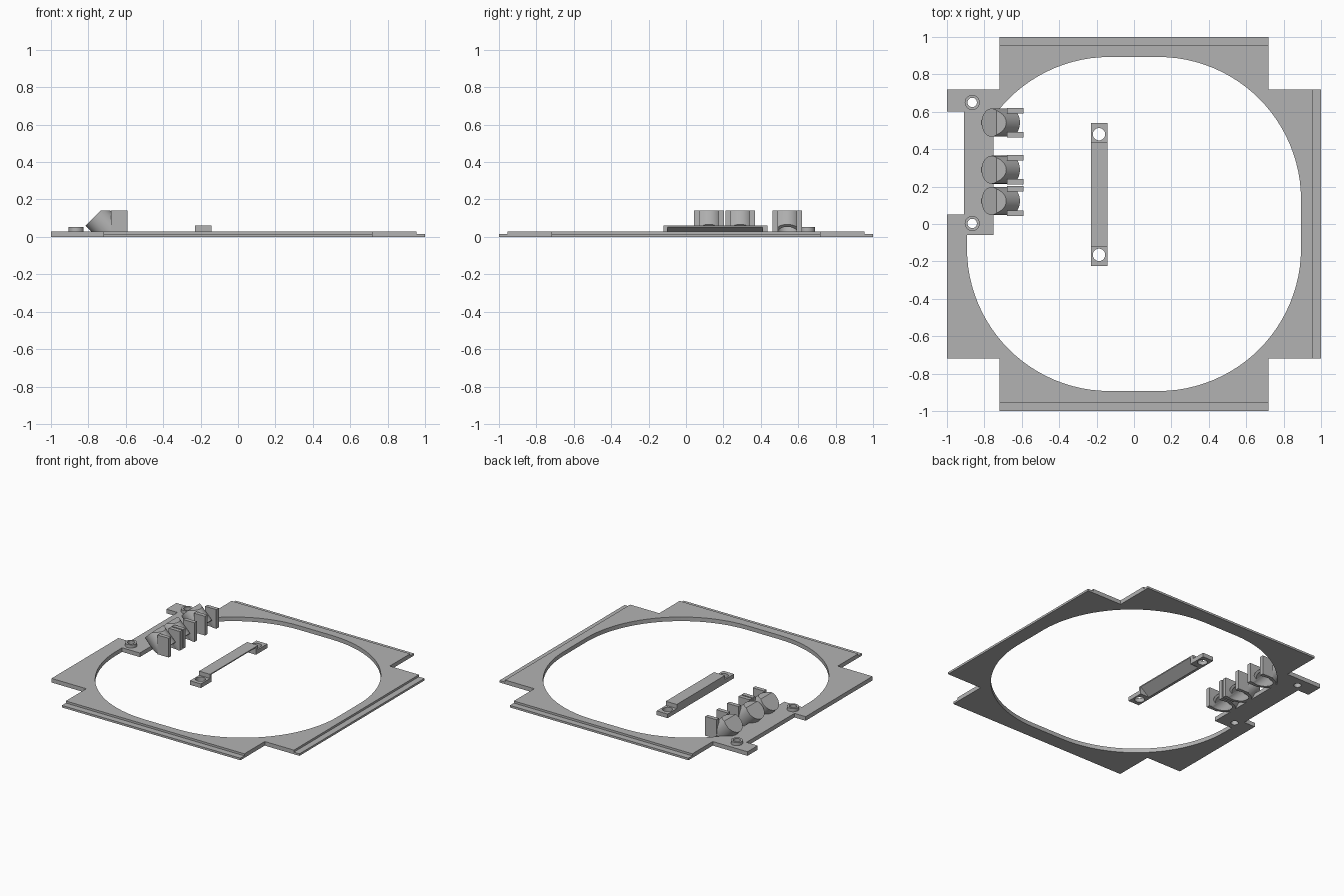
import bpy, bmesh, math
from mathutils import Matrix, Vector

if "Cube" in bpy.data.objects:
    bpy.data.objects.remove(bpy.data.objects["Cube"], do_unlink=True)

grey = bpy.data.materials.new("plain grey")
grey.use_nodes = True
grey.diffuse_color = (0.45, 0.45, 0.45, 1)
grey.node_tree.nodes["Principled BSDF"].inputs["Base Color"].default_value = grey.diffuse_color


def finish(name, bm):
    bmesh.ops.recalc_face_normals(bm, faces=bm.faces[:])
    mesh = bpy.data.meshes.new(name)
    bm.to_mesh(mesh)
    bm.free()
    mesh.materials.append(grey)
    obj = bpy.data.objects.new(name, mesh)
    bpy.context.collection.objects.link(obj)
    return obj


def box(name, x, y, z, matrix=Matrix()):
    bm = bmesh.new()
    bmesh.ops.create_cube(bm, size=1)
    for v in bm.verts:
        v.co = matrix @ Vector([(r[0] + r[1]) / 2 + c * (r[1] - r[0])
                                for r, c in zip((x, y, z), v.co)])
    return finish(name, bm)


def cylinder(name, radius, low, high, matrix, sides=48):
    bm = bmesh.new()
    bmesh.ops.create_cone(bm, cap_ends=True, segments=sides, radius1=radius, radius2=radius,
                          depth=high - low, matrix=matrix @ Matrix.Translation((0, 0, (low + high) / 2)))
    return finish(name, bm)


def prism(name, points, start, end):
    """Extrude a closed outline of 3D points from offset start to offset end."""
    bm = bmesh.new()
    face = bm.faces.new([bm.verts.new(Vector(p) + Vector(start)) for p in points])
    new = bmesh.ops.extrude_face_region(bm, geom=[face])["geom"]
    verts = [g for g in new if isinstance(g, bmesh.types.BMVert)]
    bmesh.ops.translate(bm, verts=verts, vec=Vector(end) - Vector(start))
    return finish(name, bm)


def boolean(obj, tool, operation="DIFFERENCE"):
    mod = obj.modifiers.new("shape", "BOOLEAN")
    mod.operation, mod.object, mod.solver = operation, tool, "EXACT"
    bpy.context.view_layer.objects.active = obj
    bpy.ops.object.modifier_apply(modifier=mod.name)
    bpy.data.objects.remove(tool, do_unlink=True)


def at(x, y, z=0):
    return Matrix.Translation((x, y, z))


# Cross-shaped frame plate
W, T = 0.72, 0.03
cross = []
for sx, sy in ((1, 1), (-1, 1), (-1, -1), (1, -1)):
    corner = [(sx, sy * W, 0), (sx * W, sy * W, 0), (sx * W, sy, 0)]
    cross += corner if sx * sy > 0 else corner[::-1]
frame = prism("frame", cross, (0, 0, 0), (0, 0, T))

# Lowered lip along each outer edge
for i in range(4):
    boolean(frame, box("lip_cutter", (0.955, 1.1), (-0.9, 0.9), (T / 2, 0.1),
                       Matrix.Rotation(i * math.pi / 2, 4, "Z")))

# Rounded opening, leaving the sensor mount strip standing
outline = []
for i, (sx, sy) in enumerate(((1, 1), (-1, 1), (-1, -1), (1, -1))):
    for k in range(25):
        a = (i + k / 24) * math.pi / 2
        outline.append((sx * 0.13 + 0.763 * math.cos(a), sy * 0.13 + 0.763 * math.sin(a), 0))
opening = prism("opening_cutter", outline, (0, 0, -0.1), (0, 0, 0.1))
boolean(opening, box("strip_keeper", (-1.1, -0.75), (-0.06, 0.9), (-0.2, 0.2)))
boolean(frame, opening)
boolean(frame, box("notch_cutter", (-1.1, -0.91), (0.05, 0.602), (-0.1, 0.1)))

# Raised screw bosses with through holes
for y in (0.65, 0.003):
    boolean(frame, cylinder("boss", 0.04, 0.01, 0.053, at(-0.865, y)), "UNION")
    boolean(frame, cylinder("hole_cutter", 0.025, -0.1, 0.1, at(-0.865, y)))

# Tilted sensor tubes with side fins, bore and slot
parts = [frame]
for i, y in enumerate((0.542, 0.29, 0.123)):
    tilt = at(-0.762, y, 0.113) @ Matrix.Rotation(math.radians(135), 4, "Y")
    holder = cylinder("sensor_holder_%d" % (i + 1), 0.075, 0, 0.14, tilt)
    boolean(holder, box("trim_top", (-1, 0), (-1, 1), (0.14, 0.4)))
    boolean(holder, box("trim_bottom", (-1, 0), (-1, 1), (-0.4, 0)))
    for s in (-1, 1):
        fin = sorted((y + s * 0.05, y + s * 0.079))
        boolean(holder, box("fin", (-0.68, -0.59), fin, (0, 0.14)), "UNION")
    boolean(holder, cylinder("bore_cutter", 0.057, 0.028, 0.3, tilt))
    boolean(holder, box("slot_cutter", (-0.017, 0.017), (-0.045, 0.045), (-0.05, 0.06), tilt))
    boolean(frame, cylinder("bore_cutter", 0.057, 0.028, 0.3, tilt))
    parts.append(holder)

# Separate clamp bar: raised middle with a sloped underside, and two drilled feet
X = (-0.23, -0.142)
clamp = box("clamp_bar", X, (-0.12, 0.435), (0, 0.06))
wedge = [(X[0] + 0.005, 0, -0.01), (X[1] + 0.02, 0, 0.067), (X[1] + 0.02, 0, -0.01)]
boolean(clamp, prism("slope_cutter", wedge, (0, -0.1, 0), (0, 0.41, 0)))
parts.append(clamp)
for name, y, hole in (("front_foot", (-0.225, -0.12), -0.165), ("back_foot", (0.435, 0.54), 0.48)):
    foot = box("clamp_" + name, X, y, (0, T))
    boolean(foot, cylinder("hole_cutter", 0.033, -0.1, 0.1, at(-0.187, hole)))
    parts.append(foot)

# Smooth the round walls, keep hard edges
bpy.ops.object.select_all(action="DESELECT")
for obj in parts:
    obj.select_set(True)
bpy.context.view_layer.objects.active = frame
bpy.ops.object.shade_smooth_by_angle(angle=math.radians(30))
